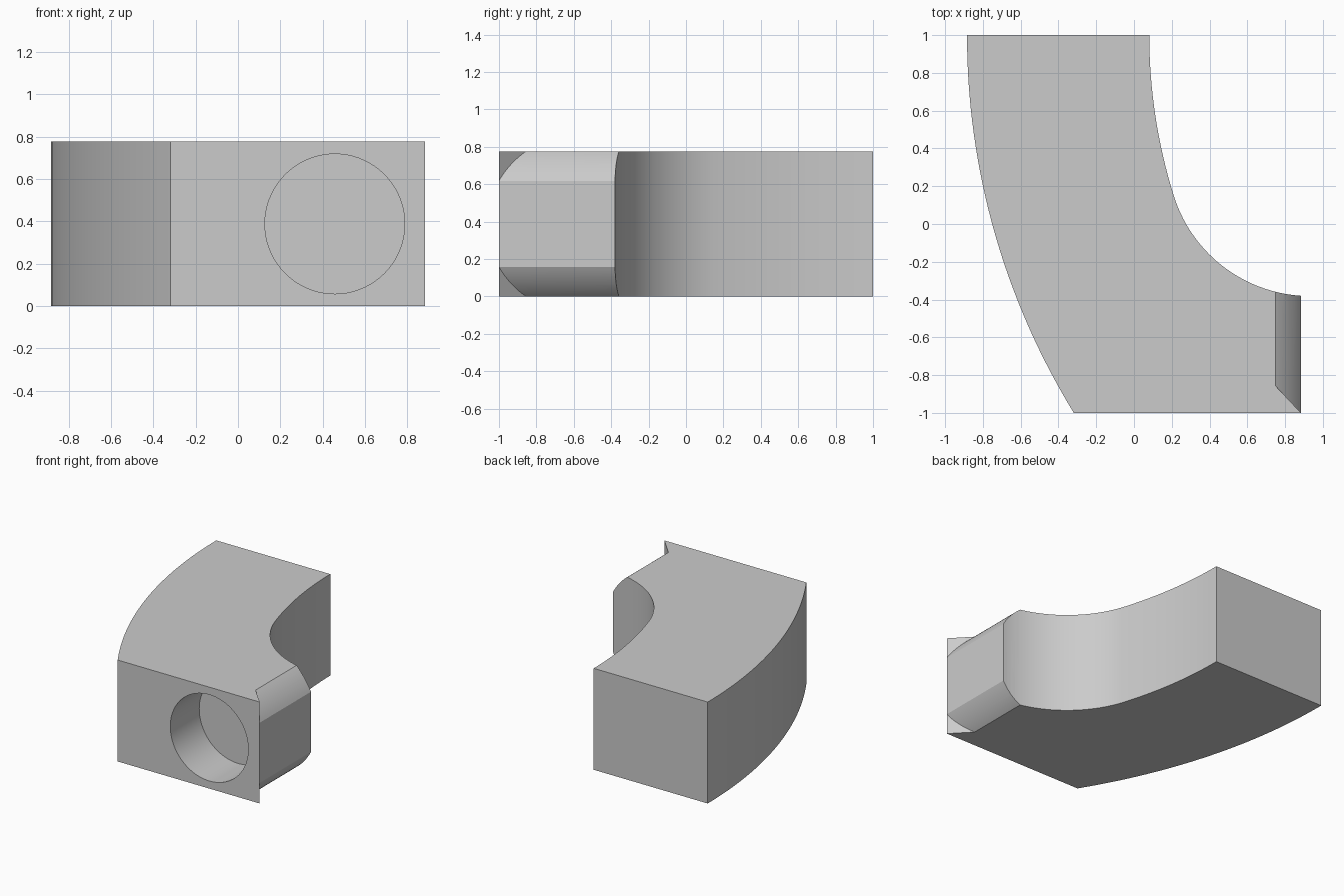
import bpy, bmesh
from math import sin, cos, radians, asin, degrees
from mathutils import Vector

if "Cube" in bpy.data.objects:
    bpy.data.objects.remove(bpy.data.objects["Cube"])

HEIGHT = 0.776
BORE_X, BORE_Z = 0.457, HEIGHT / 2
END_X = 0.884

grey = bpy.data.materials.new("plain grey")
grey.use_nodes = True
grey.diffuse_color = (0.6, 0.6, 0.6, 1)
grey.node_tree.nodes["Principled BSDF"].inputs["Base Color"].default_value = (0.6, 0.6, 0.6, 1)


def arc(cx, cy, r, start, end, steps):
    """Points on a circle between two angles in degrees."""
    angles = [radians(start + (end - start) * i / steps) for i in range(steps + 1)]
    return [(cx + r * cos(a), cy + r * sin(a)) for a in angles]


def prism(name, near, far):
    """Solid between two matching outlines."""
    bm = bmesh.new()
    a = [bm.verts.new(p) for p in near]
    b = [bm.verts.new(p) for p in far]
    bm.faces.new(a)
    bm.faces.new(b[::-1])
    for i in range(len(a)):
        j = (i + 1) % len(a)
        bm.faces.new((a[j], a[i], b[i], b[j]))
    bmesh.ops.recalc_face_normals(bm, faces=bm.faces)
    mesh = bpy.data.meshes.new(name)
    bm.to_mesh(mesh)
    bm.free()
    mesh.materials.append(grey)
    ob = bpy.data.objects.new(name, mesh)
    bpy.context.collection.objects.link(ob)
    return ob


# Curved block: wide outer sweep, then an inner sweep running into a tighter bend
outer_r, inner_r, bend_r = 3.82, 2.855, 0.757
sweep_x = outer_r - END_X
end_angle = 180 + degrees(asin(2 / outer_r))
turn = degrees(asin(0.85 / inner_r))
bend_x = sweep_x - (inner_r - bend_r) * cos(radians(turn))
bend_y = 1 - (inner_r - bend_r) * sin(radians(turn))
bend_end = 270 - degrees(asin((bend_x - END_X) / bend_r))
outline = arc(sweep_x, 1, outer_r, end_angle, 180, 32)
outline += arc(sweep_x, 1, inner_r, 180, 180 + turn, 16)
outline += arc(bend_x, bend_y, bend_r, 180 + turn, bend_end, 28)[1:]
outline.append((END_X, -1))
body = prism("curved_block", [(x, y, 0) for x, y in outline],
             [(x, y, HEIGHT) for x, y in outline])

# Cutters: blind round bore, and rounded edges that leave a slanted front lip
circle = arc(BORE_X, BORE_Z, 0.33, 0, 360, 72)[:-1]
cutters = [prism("bore_cutter", [(x, -1.2, z) for x, z in circle],
                 [(x, -0.65, z) for x, z in circle])]
for side in (1, -1):
    edge = arc(0, 0, 0.485, 26, 58, 14)
    edge += [(edge[-1][0], 0.6), (0.6, 0.6), (0.6, edge[0][1])]
    edge = [(BORE_X + x, BORE_Z + side * z) for x, z in edge]
    cutters.append(prism("edge_cutter",
                         [(x, -1 + (END_X - x) * 1.06, z) for x, z in edge],
                         [(x, 0, z) for x, z in edge]))

bpy.ops.object.select_all(action="DESELECT")
body.select_set(True)
bpy.context.view_layer.objects.active = body
for cutter in cutters:
    cutter.hide_render = True
    mod = body.modifiers.new("cut", "BOOLEAN")
    mod.operation = "DIFFERENCE"
    mod.solver = "EXACT"
    mod.object = cutter
    bpy.ops.object.modifier_apply(modifier=mod.name)
    bpy.data.objects.remove(cutter)

bpy.ops.object.shade_smooth_by_angle(angle=radians(15))
